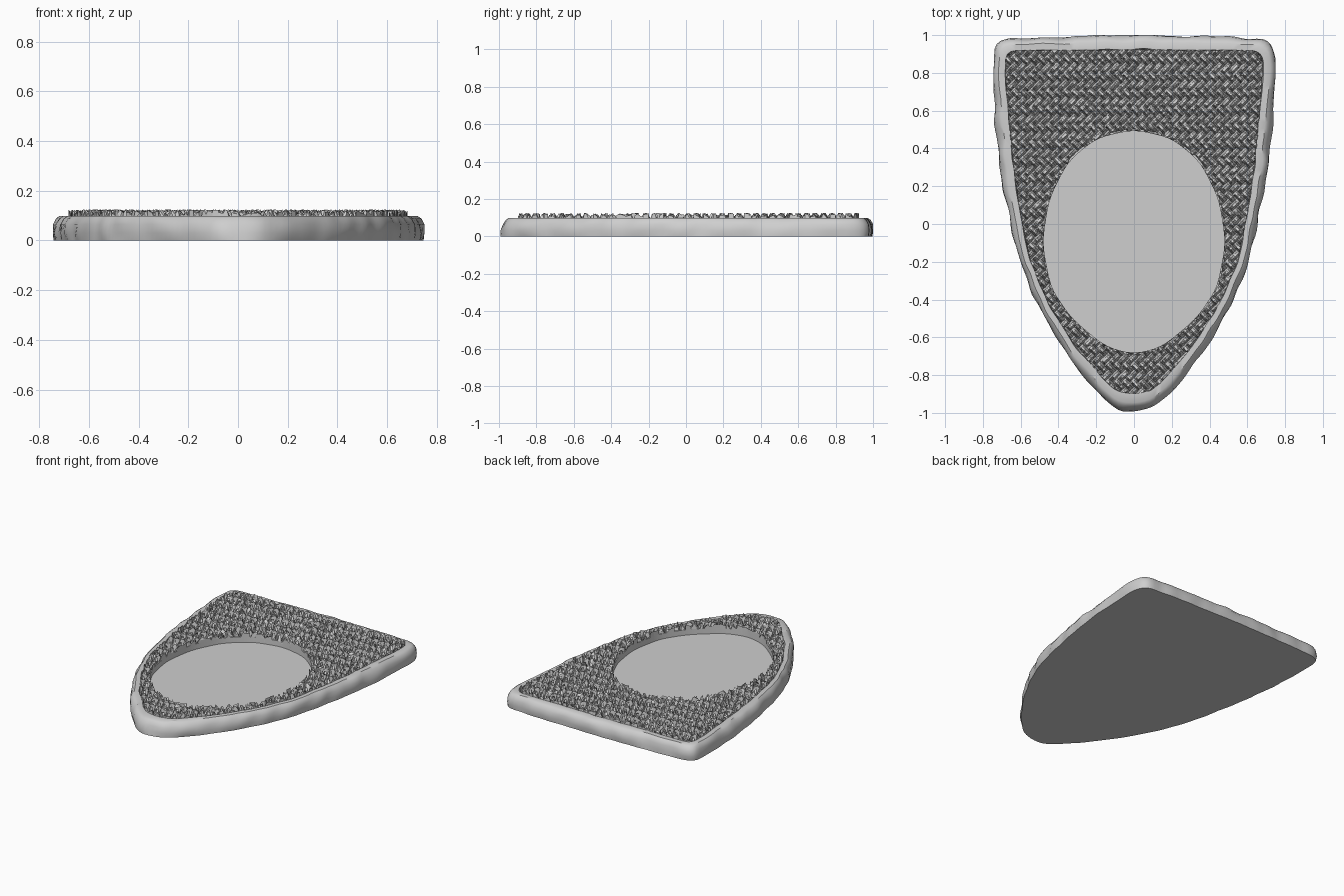
import bpy, bmesh, math, random
from mathutils import Vector, noise

random.seed(4)
cube = bpy.data.objects.get("Cube")
if cube:
    bpy.data.objects.remove(cube)

GREY = (0.62, 0.62, 0.62, 1)
stone = bpy.data.materials.new("plain_grey")
stone.use_nodes = True
stone.diffuse_color = GREY
stone.node_tree.nodes["Principled BSDF"].inputs["Base Color"].default_value = GREY


def outline(half, count, passes=3):
    """Mirror half an outline, space its points evenly and soften the corners."""
    pts = [Vector(p) for p in half] + [Vector((-x, y)) for x, y in half[-2:0:-1]]
    n = len(pts)
    lengths = [(pts[(i + 1) % n] - pts[i]).length for i in range(n)]
    step, result = sum(lengths) / count, []
    for k in range(count):
        d, i = k * step, 0
        while i < n - 1 and d > lengths[i]:
            d -= lengths[i]
            i += 1
        result.append(pts[i].lerp(pts[(i + 1) % n], d / lengths[i]))
    for _ in range(passes):
        result = [(result[i - 1] + result[i] * 2 + result[(i + 1) % count]) / 4 for i in range(count)]
    return result


def inside(p, poly):
    hit = False
    for i, b in enumerate(poly):
        a = poly[i - 1]
        if (a.y > p.y) != (b.y > p.y) and p.x < a.x + (p.y - a.y) * (b.x - a.x) / (b.y - a.y):
            hit = not hit
    return hit


def finish(bm, name, angle=None):
    mesh = bpy.data.meshes.new(name)
    bm.to_mesh(mesh)
    bm.free()
    mesh.materials.append(stone)
    obj = bpy.data.objects.new(name, mesh)
    bpy.context.collection.objects.link(obj)
    if angle:
        bpy.ops.object.select_all(action='DESELECT')
        obj.select_set(True)
        bpy.context.view_layer.objects.active = obj
        bpy.ops.object.shade_smooth_by_angle(angle=math.radians(angle))


def loft(loops, name, angle, closed=True):
    """Skin a stack of equal loops, optionally capping both ends."""
    bm = bmesh.new()
    rings = [[bm.verts.new(p) for p in loop] for loop in loops]
    n = len(rings[0])
    for a, b in zip(rings, rings[1:]):
        for i in range(n):
            j = (i + 1) % n
            bm.faces.new((a[i], a[j], b[j], b[i]))
    if closed:
        bm.faces.new(rings[0][::-1])
        bm.faces.new(rings[-1])
    finish(bm, name, angle)


outer = outline([(0, -1), (.06, -.995), (.12, -.965), (.24, -.84), (.37, -.67), (.5, -.46),
                 (.6, -.22), (.665, .05), (.71, .3), (.735, .5), (.75, .8), (.745, .95),
                 (.69, .98), (.4, .995), (0, 1)], 200)
inner = outline([(0, -.905), (.11, -.88), (.31, -.65), (.45, -.43), (.55, -.2), (.61, .1),
                 (.65, .4), (.675, .7), (.685, .9), (.65, .92), (.3, .92), (0, .925)], 200)
oval = outline([(0, .5), (.2, .455), (.35, .33), (.45, .13), (.485, -.1), (.44, -.34),
                (.33, -.5), (.15, -.65), (0, -.69)], 90)
BED = .05

# Rough-hewn base: wavy rim around a sunken flat bed
loops = []
for t, z, rough in [(.06, 0, .1), (0, .03, .22), (.08, .065, .22), (.28, .088, .2),
                    (.5, .099, .15), (1, .099, .12), (1.03, BED, 0)]:
    loop = []
    for a, b in zip(outer, inner):
        n = noise.noise(Vector((a.x * 9, a.y * 9, z * 9)))
        p = a.lerp(b, t + rough * n)
        loop.append((max(-.75, min(.75, p.x)), max(-1, min(1, p.y)), z))
    loops.append(loop)
loft(loops, "rim_base", 35)

# Low wall around the oval opening
centre = Vector((0, -.1))
wide = [centre + (p - centre) * 1.02 for p in oval]
loft([[(p.x, p.y, z) for p in ring] for ring, z in ((wide, BED), (wide, .088), (oval, .088), (oval, BED))],
     "oval_wall", 30, closed=False)

# Herringbone field of small rugged strands
PITCH, LOW, PEAK = .032, .068, .117
bm = bmesh.new()


def in_field(p):
    return inside(p, inner) and not inside(p, oval)


def keep_in_field(p):
    """Pull a point that strays over an edge back onto that edge."""
    if inside(p, oval):
        return min(oval, key=lambda q: (q - p).length)
    if not inside(p, inner):
        return min(inner, key=lambda q: (q - p).length)
    return p


def strand(start, along, across, at_edge):
    rows = []
    for k, rise in enumerate((0, .75, 1, 1, 1, .75, 0)):
        mid = start + along * (PITCH * k / 3)
        row = []
        for side, lift in ((-.5, 0), (-.2, .9), (.2, .9), (.5, 0)):
            p = mid + across * (PITCH * side * random.uniform(.85, 1.15))
            if at_edge:
                p = keep_in_field(p)
            z = LOW + (PEAK - LOW) * rise * lift + random.uniform(-.012, .013)
            row.append(bm.verts.new((p.x, p.y, z)))
        rows.append(row)
    for a, b in zip(rows, rows[1:]):
        for i in range(3):
            face = bm.faces.new((a[i], a[i + 1], b[i + 1], b[i]))
            face.normal_update()
            if face.normal.z < 0:
                face.normal_flip()


turn = math.sqrt(.5)
u, v = Vector((turn, turn)), Vector((turn, -turn))
span = int(1.5 / PITCH)
for i in range(-span, span):
    for j in range(-span, span):
        kind = (i - j) % 4
        if kind not in (0, 3):
            continue
        along, across = (u, v) if kind == 0 else (v, u)
        start = (u * i + v * j) * PITCH + across * PITCH * .5
        ends = [in_field(start + along * PITCH * k) for k in (0, 1, 2)]
        if any(ends):
            near = [in_field(start + along * PITCH * k + across * PITCH * s)
                    for k in (-.2, 2.2) for s in (-.7, .7)]
            strand(start, along, across, not all(ends + near))
finish(bm, "woven_field")
